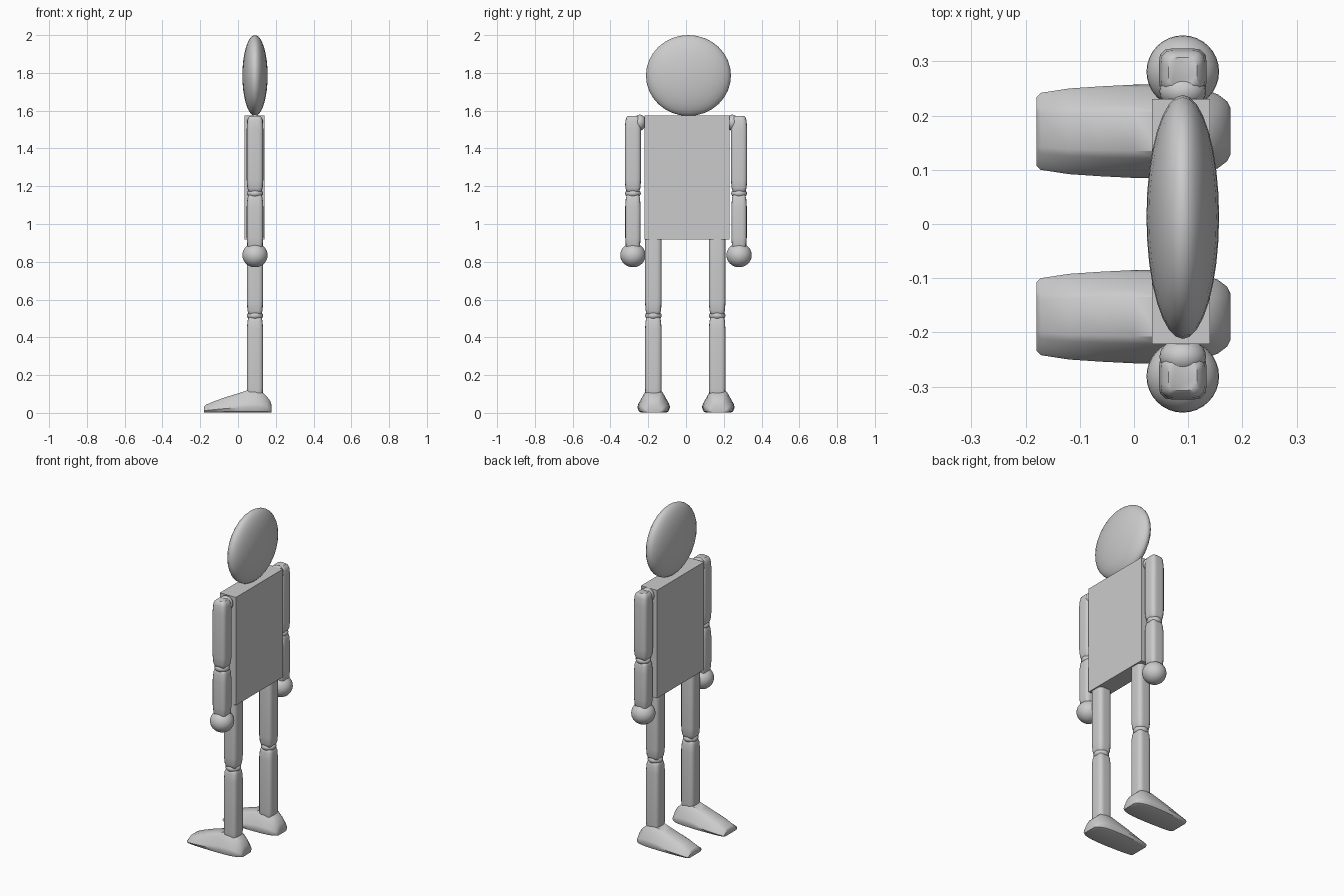
import bpy, bmesh, math

if "Cube" in bpy.data.objects:
    bpy.data.objects.remove(bpy.data.objects["Cube"])

CX = 0.09  # body centre line in x


def finish(obj, smooth=True):
    bpy.ops.object.select_all(action='DESELECT')
    obj.select_set(True)
    bpy.context.view_layer.objects.active = obj
    if smooth:
        bpy.ops.object.shade_smooth_by_angle(angle=math.radians(40))
    return obj


def ball(name, loc, radii, seg=32, rings=16):
    bpy.ops.mesh.primitive_uv_sphere_add(segments=seg, ring_count=rings, location=loc)
    obj = bpy.context.object
    obj.name = name
    obj.scale = radii
    bpy.ops.object.transform_apply(location=False, rotation=False, scale=True)
    return finish(obj)


def loft(name, rings):
    bm = bmesh.new()
    loops = [[bm.verts.new(p) for p in ring] for ring in rings]
    n = len(loops[0])
    for a, b in zip(loops, loops[1:]):
        for i in range(n):
            j = (i + 1) % n
            bm.faces.new((a[i], a[j], b[j], b[i]))
    bm.faces.new(loops[0])
    bm.faces.new(loops[-1])
    bmesh.ops.recalc_face_normals(bm, faces=bm.faces)
    mesh = bpy.data.meshes.new(name)
    bm.to_mesh(mesh)
    bm.free()
    obj = bpy.data.objects.new(name, mesh)
    bpy.context.collection.objects.link(obj)
    return finish(obj)


def rounded_square(y, z, hx, hy, n=24, power=5):
    ring = []
    for i in range(n):
        a = 2 * math.pi * (i + 0.5) / n
        c, s = math.cos(a), math.sin(a)
        r = (abs(c) ** power + abs(s) ** power) ** (-1 / power)
        ring.append((CX + hx * r * c, y + hy * r * s, z))
    return ring


def limb(name, y, z0, z1, hx, hy):
    # rounded bar with softly closed ends: (offset from end, width factor)
    ends = [(0, 0.6), (0.008, 0.8), (0.025, 0.92), (0.07, 1.0)]
    prof = [(z0 + d, f) for d, f in ends] + [(z1 - d, f) for d, f in reversed(ends)]
    return loft(name, [rounded_square(y, z, hx * f, hy * f) for z, f in prof])


def foot(name, y):
    # stations along the foot: x, height, half width
    stations = [(-0.18, 0.032, 0.063), (-0.172, 0.042, 0.071), (-0.12, 0.064, 0.079),
                (-0.06, 0.085, 0.083), (0.0, 0.103, 0.086), (0.045, 0.118, 0.086),
                (0.09, 0.12, 0.084), (0.125, 0.112, 0.079), (0.155, 0.085, 0.068),
                (0.172, 0.06, 0.055), (0.178, 0.04, 0.043)]
    half = [(0.9, 0.04), (1.0, 0.25), (0.94, 0.4), (0.75, 0.65), (0.58, 0.88), (0.42, 1.0)]
    section = [(0.8, 0)] + half
    section += [(-u, v) for u, v in reversed(section)]
    return loft(name, [[(x, y + u * w, 0.003 + v * (h - 0.003)) for u, v in section]
                       for x, h, w in stations])


# Head and torso
ball("head", (CX, 0.013, 1.786), (0.067, 0.225, 0.214))
bpy.ops.mesh.primitive_cube_add(size=1, location=(0.087, 0.005, 1.247))
torso = bpy.context.object
torso.name = "torso"
torso.scale = (0.107, 0.452, 0.656)
bpy.ops.object.transform_apply(location=False, rotation=False, scale=True)

for side, s in (("left", 1), ("right", -1)):
    # Arm
    ya = 0.281 * s
    ball(side + "_shoulder", (CX, 0.245 * s, 1.537), (0.043, 0.034, 0.042), 24, 12)
    limb(side + "_upper_arm", ya, 1.165, 1.572, 0.044, 0.043)
    ball(side + "_elbow", (CX, ya, 1.162), (0.043, 0.042, 0.027), 24, 12)
    limb(side + "_forearm", ya, 0.86, 1.16, 0.044, 0.041)
    ball(side + "_hand", (CX, ya, 0.835), (0.067, 0.067, 0.064))
    # Leg
    yl = 0.169 * s - 0.004
    limb(side + "_thigh", yl, 0.515, 0.99, 0.043, 0.044)
    ball(side + "_knee", (CX, yl, 0.515), (0.043, 0.044, 0.027), 24, 12)
    limb(side + "_shin", yl, 0.06, 0.513, 0.043, 0.044)
    foot(side + "_foot", 0.171 * s)
